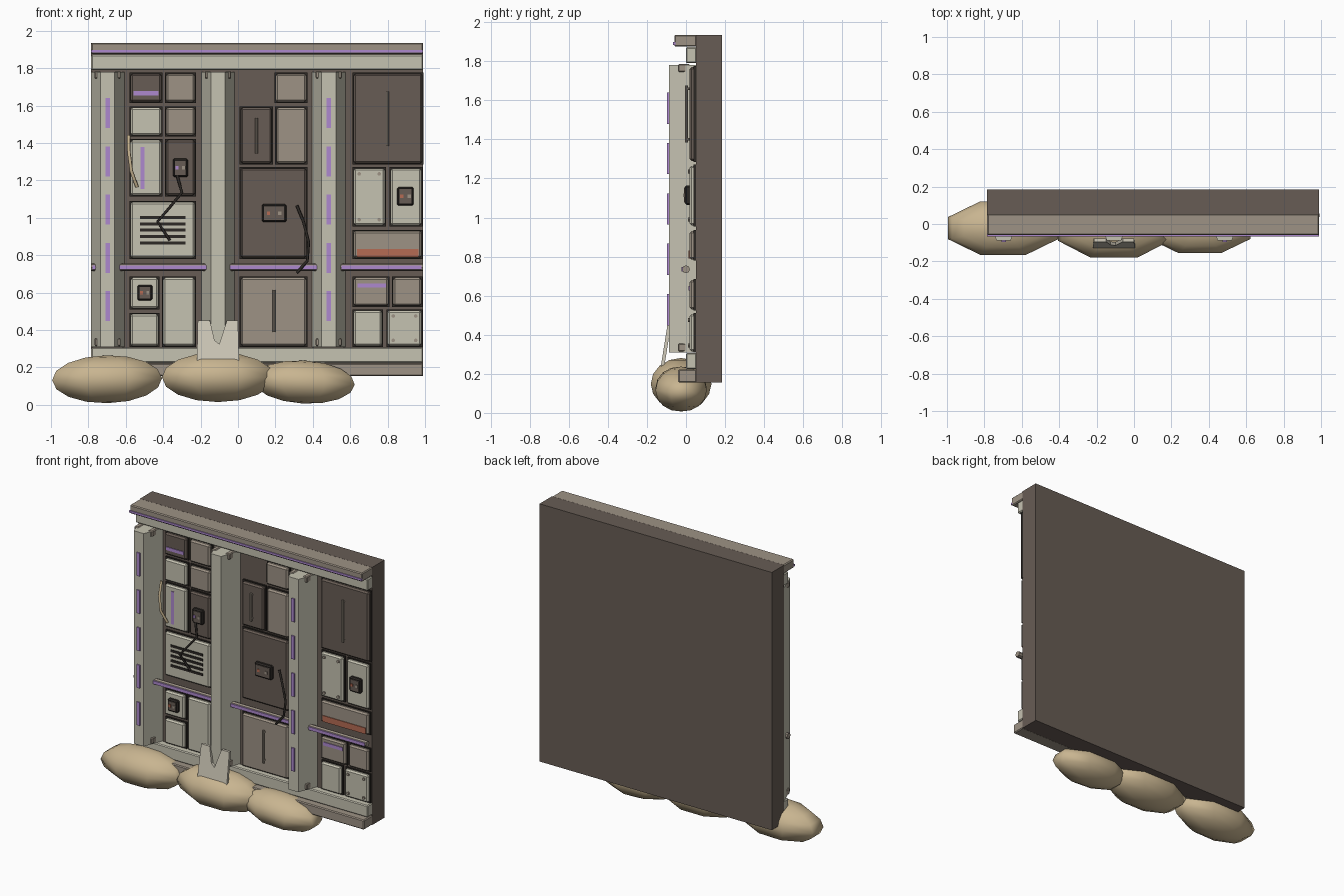
import bpy, bmesh, math
from mathutils import Matrix, Vector

if "Cube" in bpy.data.objects:
    bpy.data.objects.remove(bpy.data.objects["Cube"], do_unlink=True)


def material(name, r, g, b):
    m = bpy.data.materials.new(name)
    m.use_nodes = True
    m.diffuse_color = (r, g, b, 1)
    bsdf = next(n for n in m.node_tree.nodes if n.type == 'BSDF_PRINCIPLED')
    bsdf.inputs["Base Color"].default_value = (r, g, b, 1)
    bsdf.inputs["Roughness"].default_value = 0.8
    return m


LIGHT = material("pale_beige", 0.56, 0.54, 0.44)
MID = material("warm_grey", 0.34, 0.29, 0.235)
DARK = material("dark_brown", 0.136, 0.107, 0.089)
BLACK = material("near_black", 0.025, 0.021, 0.018)
PURPLE = material("purple", 0.42, 0.25, 0.62)
ORANGE = material("rust_orange", 0.46, 0.147, 0.087)
SAND = material("sand", 0.58, 0.46, 0.28)
CREAM = material("torn_cream", 0.62, 0.58, 0.48)


def add(name, bm, mat, bevel=0, smooth=False):
    bmesh.ops.recalc_face_normals(bm, faces=bm.faces)
    me = bpy.data.meshes.new(name)
    bm.to_mesh(me)
    bm.free()
    me.materials.append(mat)
    ob = bpy.data.objects.new(name, me)
    bpy.context.collection.objects.link(ob)
    if bevel:
        mod = ob.modifiers.new("bevel", 'BEVEL')
        mod.width = bevel
        mod.segments = 1
    if smooth:
        for p in me.polygons:
            p.use_smooth = True
    return ob


def box(name, x0, x1, y0, y1, z0, z1, mat, bevel=0):
    bm = bmesh.new()
    bmesh.ops.create_cube(bm, size=1)
    size = Matrix.Diagonal((x1 - x0, y1 - y0, z1 - z0, 1))
    move = Matrix.Translation(((x0 + x1) / 2, (y0 + y1) / 2, (z0 + z1) / 2))
    bmesh.ops.transform(bm, matrix=move @ size, verts=bm.verts)
    return add(name, bm, mat, bevel)


def rod(name, centre, radius, length, axis, mat, sides=8):
    bm = bmesh.new()
    bmesh.ops.create_cone(bm, cap_ends=True, segments=sides, radius1=radius,
                          radius2=radius, depth=length)
    turn = Vector((0, 0, 1)).rotation_difference(Vector(axis)).to_matrix().to_4x4()
    bmesh.ops.transform(bm, matrix=Matrix.Translation(centre) @ turn, verts=bm.verts)
    return add(name, bm, mat)


def prism(name, outline, direction, mat):
    bm = bmesh.new()
    face = bm.faces.new([bm.verts.new(p) for p in outline])
    out = bmesh.ops.extrude_face_region(bm, geom=[face])
    moved = [v for v in out["geom"] if isinstance(v, bmesh.types.BMVert)]
    bmesh.ops.translate(bm, verts=moved, vec=direction)
    return add(name, bm, mat)


def cable(name, points, radius, mat):
    cu = bpy.data.curves.new(name, 'CURVE')
    cu.dimensions = '3D'
    cu.bevel_depth = radius
    cu.bevel_resolution = 1
    cu.use_fill_caps = True
    sp = cu.splines.new('POLY')
    sp.points.add(len(points) - 1)
    for p, co in zip(sp.points, points):
        p.co = (*co, 1)
    cu.materials.append(mat)
    bpy.context.collection.objects.link(bpy.data.objects.new(name, cu))


# Wall slab with top and bottom trim
L, R = -0.785, 0.99
box("wall_slab", L, R, 0.05, 0.185, 0.155, 1.935, DARK)
box("top_cap", L, R, -0.06, 0.055, 1.875, 1.935, MID, 0.006)
box("top_cap_stripe", L, R, -0.066, -0.05, 1.884, 1.898, PURPLE)
box("top_rail", L, R, 0, 0.055, 1.79, 1.872, LIGHT, 0.006)
box("bottom_rail", L, R, 0, 0.055, 0.225, 0.307, LIGHT, 0.006)
box("bottom_cap", L, R, -0.04, 0.055, 0.155, 0.222, MID, 0.006)

# Tapered pillars with lamps and clips
for n, x in enumerate((-0.697, -0.107, 0.485)):
    prism(f"pillar_{n}", [(x - 0.09, 0.052, 0.31), (x - 0.038, -0.088, 0.31),
                          (x + 0.038, -0.088, 0.31), (x + 0.09, 0.052, 0.31)],
          (0, 0, 1.47), LIGHT)
    if n != 1:
        for k in range(5):
            z = 1.56 - 0.258 * k
            box("pillar_lamp", x - 0.012, x + 0.012, -0.096, -0.085,
                z - 0.08, z + 0.08, PURPLE)
    for s in (-1, 1):
        for z, d in ((1.765, -1), (0.335, 1)):
            cx = x + s * 0.054
            box("pillar_clip", cx - 0.016, cx + 0.016, -0.04, 0.02,
                z - 0.02, z + 0.02, MID, 0.005)
            rod("clip_pin", (cx, -0.015, z + d * 0.022), 0.01, 0.03, (0, 0, 1), MID)

# Horizontal pipe with a lit front stripe
for x0, x1 in ((L, -0.755), (-0.645, -0.16), (-0.05, 0.44), (0.545, R)):
    rod("mid_pipe", ((x0 + x1) / 2, 0, 0.735), 0.02, x1 - x0, (1, 0, 0), MID)
    box("pipe_stripe", x0 + 0.008, x1 - 0.008, -0.023, -0.016, 0.724, 0.746, PURPLE)

# Wall panels: x range, z range, material
FRONT = 0.018
PANELS = [
    (-0.575, -0.41, 1.62, 1.77, DARK), (-0.385, -0.23, 1.62, 1.77, MID),
    (-0.575, -0.41, 1.44, 1.59, LIGHT), (-0.385, -0.23, 1.44, 1.59, MID),
    (-0.575, -0.41, 1.12, 1.415, LIGHT), (-0.385, -0.23, 1.12, 1.415, DARK),
    (-0.575, -0.23, 0.785, 1.085, LIGHT), (-0.575, -0.425, 0.515, 0.68, LIGHT),
    (-0.4, -0.23, 0.315, 0.68, LIGHT), (-0.575, -0.425, 0.315, 0.485, LIGHT),
    (0.2, 0.365, 1.62, 1.77, MID), (0.015, 0.18, 1.29, 1.59, DARK),
    (0.205, 0.365, 1.29, 1.59, MID), (0.015, 0.365, 0.785, 1.265, DARK),
    (0.015, 0.365, 0.315, 0.68, MID), (0.618, 0.985, 1.29, 1.77, DARK),
    (0.618, 0.785, 0.96, 1.265, LIGHT), (0.815, 0.98, 0.96, 1.265, LIGHT),
    (0.618, 0.98, 0.785, 0.93, MID), (0.618, 0.805, 0.53, 0.68, MID),
    (0.83, 0.98, 0.53, 0.68, MID), (0.618, 0.77, 0.315, 0.505, LIGHT),
    (0.8, 0.98, 0.315, 0.505, LIGHT),
]
for x0, x1, z0, z1, mat in PANELS:
    box("panel_gasket", x0 - 0.006, x1 + 0.006, 0.038, 0.055, z0 - 0.006, z1 + 0.006, BLACK)
    box("wall_panel", x0, x1, FRONT, 0.055, z0, z1, mat, 0.01)


def plate(name, x0, x1, z0, z1, mat):
    box(name, x0, x1, FRONT - 0.005, FRONT + 0.003, z0, z1, mat)


# Painted stripes and vent slots
plate("purple_stripe", -0.56, -0.425, 1.655, 1.677, PURPLE)
plate("purple_stripe", -0.52, -0.5, 1.155, 1.38, PURPLE)
plate("purple_stripe", 0.64, 0.79, 0.627, 0.65, PURPLE)
plate("hazard_stripe", 0.635, 0.965, 0.79, 0.832, ORANGE)
for k in range(5):
    z = 1.002 - 0.034 * k
    plate("vent_slot", -0.525, -0.28, z - 0.008, z + 0.008, BLACK)

# Corner bolts
for x0, x1, z0, z1 in ((0.618, 0.785, 0.96, 1.265), (0.8, 0.98, 0.315, 0.505)):
    for x in (x0 + 0.03, x1 - 0.03):
        for z in (z0 + 0.03, z1 - 0.03):
            rod("corner_bolt", (x, FRONT - 0.002, z), 0.01, 0.012, (0, 1, 0), MID)

# Control boxes with two indicator buttons
for x, z, w, h, a, b in ((-0.308, 1.267, 0.04, 0.05, PURPLE, MID),
                         (-0.498, 0.6, 0.04, 0.042, ORANGE, MID),
                         (0.193, 1.025, 0.066, 0.048, ORANGE, MID),
                         (0.895, 1.115, 0.044, 0.05, ORANGE, MID)):
    box("control_box", x - w, x + w, -0.005, 0.025, z - h, z + h, BLACK, 0.008)
    box("control_face", x - w + 0.012, x + w - 0.012, -0.009, 0,
        z - h + 0.012, z + h - 0.012, DARK)
    for s, mat in ((-1, a), (1, b)):
        bx = x + s * w * 0.45
        box("indicator", bx - 0.009, bx + 0.009, -0.014, -0.005, z - 0.009, z + 0.009, mat)

# Door handles
for x, z0, z1 in ((0.098, 1.345, 1.535), (0.193, 0.39, 0.615), (0.798, 1.385, 1.675)):
    rod("door_handle", (x, 0.002, (z0 + z1) / 2), 0.008, z1 - z0, (0, 0, 1), MID)
    for z in (z0 + 0.015, z1 - 0.015):
        rod("handle_foot", (x, 0.012, z), 0.006, 0.025, (0, 1, 0), MID)

# Loose cables
cable("torn_cable", [(-0.325, 0, 1.225), (-0.3, -0.02, 1.135), (-0.37, -0.025, 1.05),
                     (-0.43, -0.02, 0.98), (-0.365, 0, 0.88)], 0.008, BLACK)
cable("hanging_cable", [(0.315, 0, 1.065), (0.35, -0.015, 0.98), (0.378, -0.02, 0.87),
                        (0.37, -0.03, 0.77), (0.315, -0.035, 0.705)], 0.008, BLACK)
cable("sand_cable", [(-0.585, 0, 1.44), (-0.583, -0.025, 1.35), (-0.57, -0.03, 1.25),
                     (-0.54, 0, 1.165)], 0.009, SAND)

# Torn sheet leaning on the middle pillar
prism("torn_sheet", [(x, -0.135 + (z - 0.2) * 0.16, z) for x, z in
                     ((-0.22, 0.23), (0.005, 0.23), (0.0, 0.45), (-0.06, 0.45),
                      (-0.1, 0.325), (-0.125, 0.345), (-0.15, 0.45), (-0.215, 0.45))],
      (0, 0.018, 0), CREAM)

# Slumped sandbags
for n, (x, y, z, rx, ry, rz, tilt) in enumerate((
        (-0.7, -0.022, 0.137, 0.318, 0.155, 0.128, 1),
        (-0.107, -0.025, 0.148, 0.325, 0.168, 0.133, 0),
        (0.352, -0.025, 0.122, 0.295, 0.142, 0.115, -3))):
    bm = bmesh.new()
    bmesh.ops.create_uvsphere(bm, u_segments=8, v_segments=8, radius=1)
    shape = (Matrix.Translation((x, y, z)) @ Matrix.Rotation(math.radians(-tilt), 4, 'Y')
             @ Matrix.Diagonal((rx, ry, rz, 1)) @ Matrix.Rotation(math.pi / 8, 4, 'Z'))
    bmesh.ops.transform(bm, matrix=shape, verts=bm.verts)
    add(f"sandbag_{n}", bm, SAND, smooth=True)
